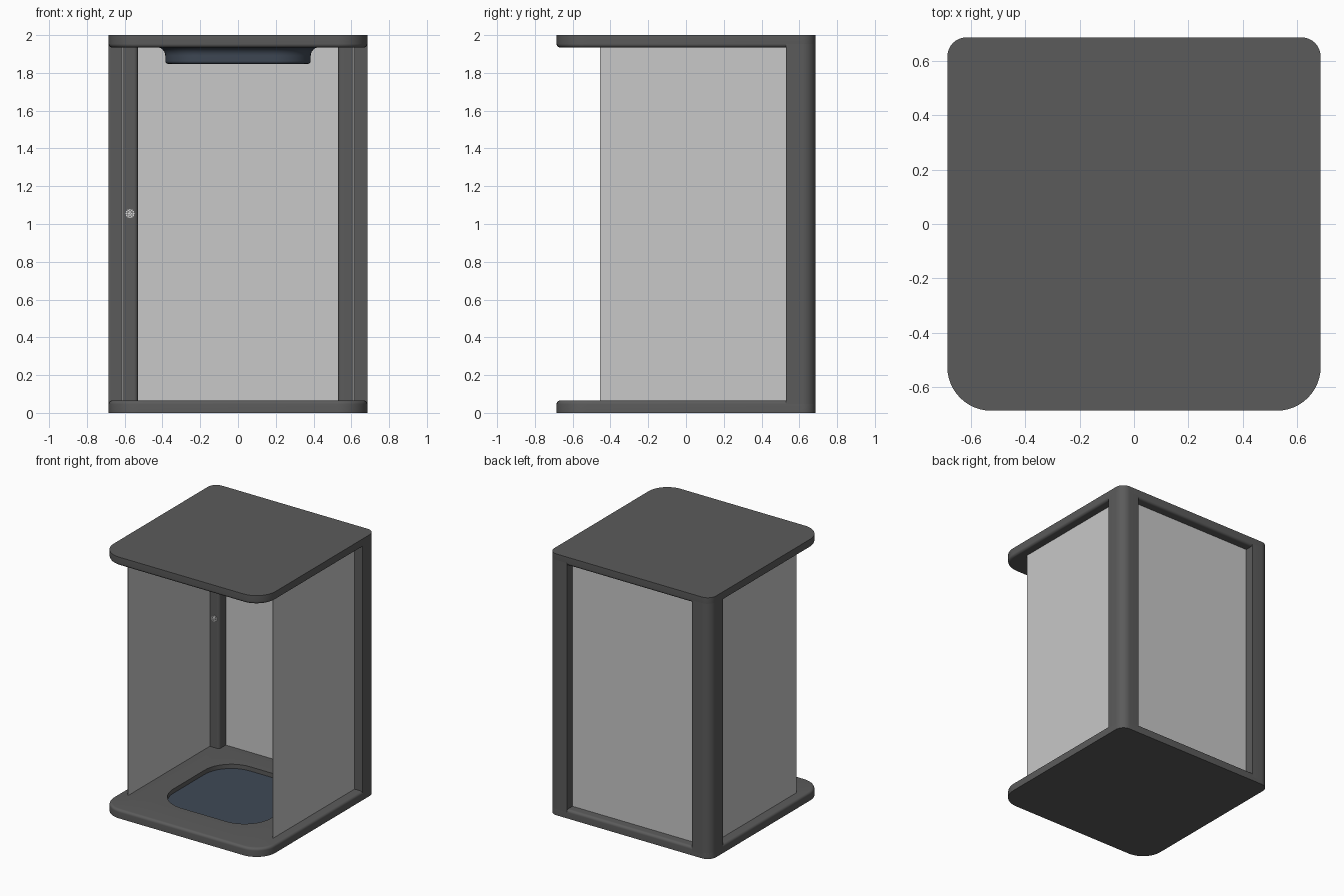
import bpy, bmesh, math
from mathutils import Matrix

if "Cube" in bpy.data.objects:
    bpy.data.objects.remove(bpy.data.objects["Cube"])


def material(name, rgb):
    m = bpy.data.materials.new(name)
    m.diffuse_color = (*rgb, 1)
    m.use_nodes = True
    m.node_tree.nodes["Principled BSDF"].inputs["Base Color"].default_value = m.diffuse_color
    return m


GREY = material("dark grey", (0.105, 0.105, 0.105))
PANEL = material("light panel grey", (0.58, 0.58, 0.58))
BLUE = material("slate blue", (0.050, 0.066, 0.092))
WHITE = material("pale grey", (0.72, 0.72, 0.72))


def finish(name, bm, mat, smooth=True):
    bmesh.ops.recalc_face_normals(bm, faces=bm.faces[:])
    me = bpy.data.meshes.new(name)
    bm.to_mesh(me)
    bm.free()
    ob = bpy.data.objects.new(name, me)
    bpy.context.collection.objects.link(ob)
    me.materials.append(mat)
    if smooth:
        bpy.ops.object.select_all(action='DESELECT')
        bpy.context.view_layer.objects.active = ob
        ob.select_set(True)
        bpy.ops.object.shade_smooth_by_angle(angle=math.radians(30))
    return ob


def outline(x0, x1, y0, y1, radii, seg=12):
    """Rounded rectangle; radii order: back right, back left, front left, front right."""
    pts = []
    corners = [(x1, y1, -1, -1), (x0, y1, 1, -1), (x0, y0, 1, 1), (x1, y0, -1, 1)]
    for i, ((cx, cy, sx, sy), r) in enumerate(zip(corners, radii)):
        for k in range(seg + 1):
            a = math.radians(90 * i + 90 * k / seg)
            pts.append((cx + sx * r + r * math.cos(a), cy + sy * r + r * math.sin(a)))
    return pts


def loft(name, rings, mat):
    """Skin a stack of (outline, z) rings and cap both ends."""
    bm = bmesh.new()
    vs = [[bm.verts.new((x, y, z)) for x, y in pts] for pts, z in rings]
    n = len(vs[0])
    for a, b in zip(vs, vs[1:]):
        for i in range(n):
            j = (i + 1) % n
            bm.faces.new((a[i], a[j], b[j], b[i]))
    bm.faces.new(vs[0])
    bm.faces.new(vs[-1])
    bmesh.ops.remove_doubles(bm, verts=bm.verts[:], dist=1e-6)
    return finish(name, bm, mat)


H, T, F = 0.685, 0.066, 0.02      # half width, plate thickness, edge fillet


def plate_ring(d):
    return outline(-H + d, H - d, -H + d, H - d, [0.07 - d, 0.07 - d, 0.16 - d, 0.16 - d])


def pad_ring(h, r):
    return outline(-h, h, -h, h, [r] * 4)


fillet = [(F * (1 - math.cos(a)), T - F + F * math.sin(a))
          for a in [math.radians(15 * k) for k in range(7)]]
shell = [(plate_ring(0), 0)] + [(plate_ring(d), z) for d, z in fillet]

# base plate with a shallow rounded recess
R = 0.225
loft("base_plate", shell + [(pad_ring(0.415, R), T), (pad_ring(0.415, R), 0.03)], GREY)
loft("recess_floor", [(pad_ring(0.414, R), 0.028), (pad_ring(0.414, R), 0.034)], BLUE)

# roof plate, upside down copy of the base edge
loft("roof_plate", [(p, 2 - z) for p, z in shell], GREY)

# flared blue pad hanging below the roof
prof = [(0.43 - 0.045 * math.sin(a), 1.89 + 0.045 * math.cos(a))
        for a in [math.radians(15 * k) for k in range(7)]]
prof = [(0.385 + 0.045 * (1 - math.sin(math.radians(15 * k))),
         1.936 - 0.045 * (1 - math.cos(math.radians(15 * k)))) for k in range(7)]
prof += [(0.370 + 0.015 * math.cos(math.radians(18 * k)),
          1.863 - 0.015 * math.sin(math.radians(18 * k))) for k in range(6)]
loft("ceiling_pad", [(pad_ring(h, h - 0.19), z) for h, z in prof], BLUE)

# rear columns: large outer corner, small inner corner
I, S = 0.53, 0.001
for side, x0, x1, radii in (("left", -H, -I, [S, 0.07, S, 0.02]),
                            ("right", I, H, [0.07, S, 0.02, S])):
    ring = outline(x0, x1, I, H, radii)
    loft(side + "_rear_column", [(ring, 0.03), (ring, 1.97)], GREY)


# thin wall panels
def panel(name, x0, x1, y0, y1):
    bm = bmesh.new()
    bmesh.ops.create_cube(bm, size=1, matrix=Matrix.Translation(
        ((x0 + x1) / 2, (y0 + y1) / 2, 1)) @ Matrix.Diagonal((x1 - x0, y1 - y0, 1.9, 1)))
    finish(name, bm, PANEL, smooth=False)


panel("left_panel", -0.616, -0.610, -0.455, 0.56)
panel("right_panel", 0.610, 0.616, -0.455, 0.56)
panel("back_panel", -0.56, 0.56, 0.610, 0.616)

# small cluster of round dots on the left column
bm = bmesh.new()
for row in range(3):
    count = max(1, 6 * row)
    for k in range(count):
        a = 2 * math.pi * k / count
        pos = (-0.572 + 0.0098 * row * math.cos(a), I - 0.001,
               1.055 + 0.0098 * row * math.sin(a))
        bmesh.ops.create_cone(bm, cap_ends=True, segments=12, radius1=0.0044, radius2=0.0044,
                              depth=0.006, matrix=Matrix.Translation(pos)
                              @ Matrix.Rotation(math.pi / 2, 4, 'X'))
finish("column_dots", bm, WHITE)
